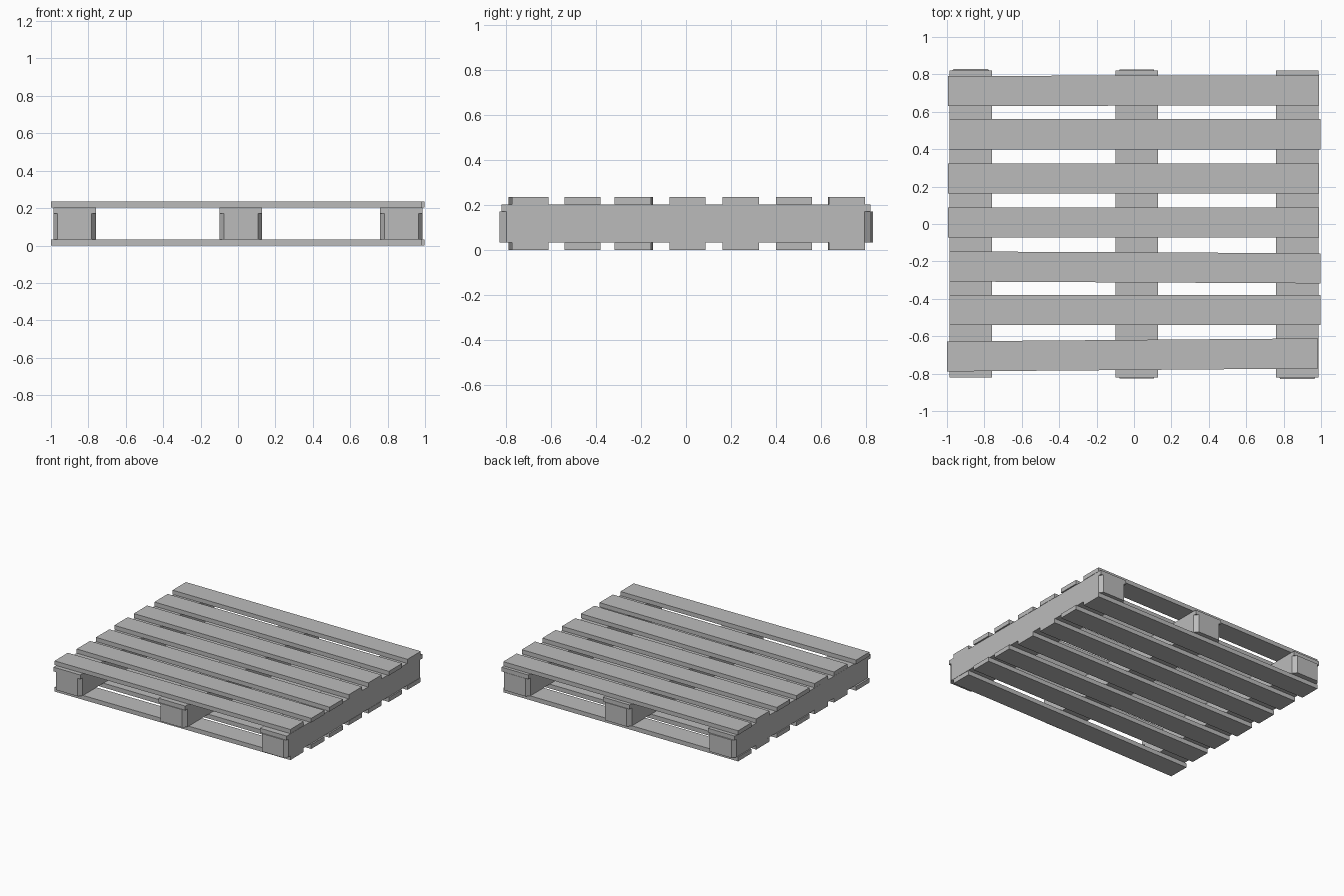
import bpy, bmesh
from mathutils import Matrix

cube = bpy.data.objects.get("Cube")
if cube:
    bpy.data.objects.remove(cube)

GREY = (0.5, 0.5, 0.5, 1)
mat = bpy.data.materials.new("plain_grey")
mat.use_nodes = True
mat.diffuse_color = GREY
mat.node_tree.nodes["Principled BSDF"].inputs["Base Color"].default_value = GREY


def prism(name, outline, z0, z1, centre, angle=0.0):
    """Extrude a flat outline from z0 to z1, turned about its centre."""
    bm = bmesh.new()
    face = bm.faces.new([bm.verts.new((x, y, z0)) for x, y in outline])
    top = bmesh.ops.extrude_face_region(bm, geom=[face])["geom"]
    bmesh.ops.translate(bm, vec=(0, 0, z1 - z0),
                        verts=[g for g in top if isinstance(g, bmesh.types.BMVert)])
    bmesh.ops.recalc_face_normals(bm, faces=bm.faces)
    bm.transform(Matrix.Translation((*centre, 0)) @ Matrix.Rotation(angle, 4, "Z"))
    mesh = bpy.data.meshes.new(name)
    bm.to_mesh(mesh)
    bm.free()
    mesh.materials.append(mat)
    bpy.context.collection.objects.link(bpy.data.objects.new(name, mesh))


def rectangle(w, d):
    return [(-w / 2, -d / 2), (w / 2, -d / 2), (w / 2, d / 2), (-w / 2, d / 2)]


def clipped(w, d, cx, cy):
    """Rectangle with its four corners cut off."""
    a, b = w / 2, d / 2
    return [(-a + cx, -b), (a - cx, -b), (a, -b + cy), (a, b - cy),
            (a - cx, b), (-a + cx, b), (-a, b - cy), (-a, -b + cy)]


# Three bearers with clipped ends, each under a thin square-ended board
BEARERS = {"right": (-0.873, 0.005), "middle": (0.015, 0), "left": (0.873, -0.003)}
for side, (x, y) in BEARERS.items():
    prism(side + "_bearer", clipped(0.226, 1.65, 0.022, 0.03), 0.033, 0.17, (x, y))
    prism(side + "_bearer_board", rectangle(0.226, 1.64), 0.17, 0.202, (x, 0))

# Seven slats, slightly askew, repeated above and below: x, y, turn
SLATS = [(-0.008, -0.7, 0.008), (0.006, -0.46, 0), (0.006, -0.232, -0.005),
         (-0.003, 0.007, 0), (-0.003, 0.243, 0), (0.005, 0.48, 0), (-0.003, 0.713, 0.002)]
for i, (x, y, turn) in enumerate(SLATS, 1):
    for level, z0, z1 in (("bottom", 0, 0.033), ("top", 0.202, 0.234)):
        prism(f"{level}_slat_{i}", rectangle(1.983, 0.161), z0, z1, (x, y), turn)
